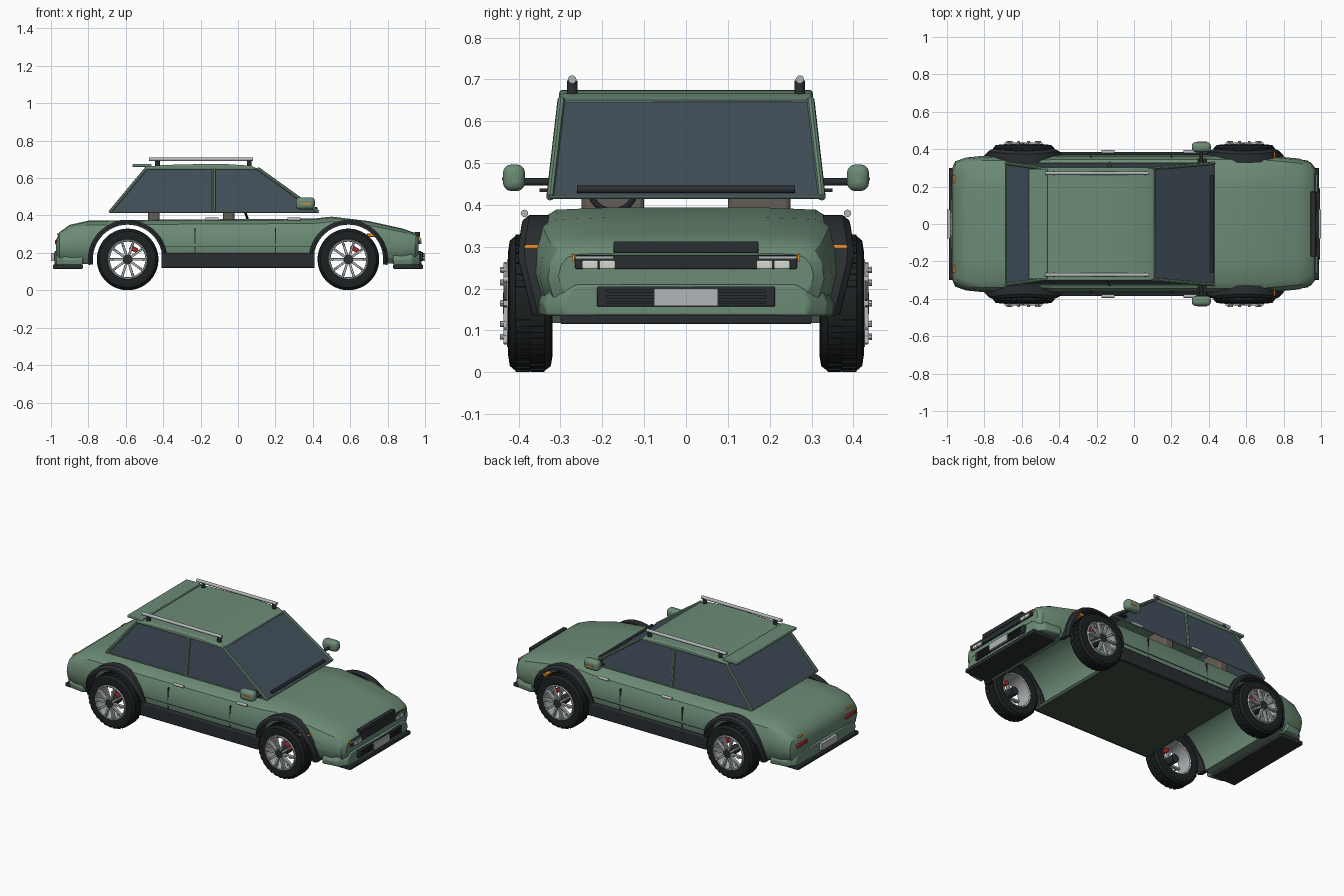
import bpy, bmesh, math
from mathutils import Matrix, Vector

if "Cube" in bpy.data.objects:
    bpy.data.objects.remove(bpy.data.objects["Cube"])

def mat(name, r, g, b):
    m = bpy.data.materials.new(name)
    m.diffuse_color = (r, g, b, 1)
    m.use_nodes = True
    m.node_tree.nodes["Principled BSDF"].inputs["Base Color"].default_value = m.diffuse_color
    return m

GREEN = mat("green_paint", .15, .26, .18)
FLOOR = mat("dark_green", .05, .085, .055)
DARK = mat("dark_trim", .022, .027, .03)
TYRE = mat("rubber", .012, .015, .016)
GLASS = mat("glass", .055, .08, .105)
STEEL = mat("steel", .45, .47, .48)
LIGHT = mat("lamp", .65, .7, .62)
ORANGE = mat("orange", .8, .25, .02)
RED = mat("red", .45, .02, .02)
SEAT = mat("seat", .13, .11, .095)

def finish(name, bm, m, bevel=0):
    bmesh.ops.recalc_face_normals(bm, faces=bm.faces)
    me = bpy.data.meshes.new(name)
    bm.to_mesh(me)
    bm.free()
    ob = bpy.data.objects.new(name, me)
    bpy.context.collection.objects.link(ob)
    me.materials.append(m)
    if bevel:
        b = ob.modifiers.new("bevel", 'BEVEL')
        b.width, b.segments = bevel, 3 if bevel > .015 else 2
    return ob

def boxes(name, mats, m, bevel=0):
    bm = bmesh.new()
    for mx in mats:
        bmesh.ops.create_cube(bm, size=1, matrix=mx)
    return finish(name, bm, m, bevel)

def at(c, s, rot=0):
    return Matrix.Translation(c) @ Matrix.Rotation(rot, 4, 'Y') @ Matrix.Diagonal((*s, 1))

def box(name, x0, x1, y0, y1, z0, z1, m, bevel=0):
    return boxes(name, [at(((x0+x1)/2, (y0+y1)/2, (z0+z1)/2), (x1-x0, abs(y1-y0), z1-z0))], m, bevel)

def rod(name, a, b, r, m, n=12):
    a, b = Vector(a), Vector(b)
    d = b - a
    mx = Matrix.Translation((a+b)/2) @ d.to_track_quat('Z', 'Y').to_matrix().to_4x4()
    bm = bmesh.new()
    bmesh.ops.create_cone(bm, cap_ends=True, segments=n, radius1=r, radius2=r, depth=d.length, matrix=mx)
    return finish(name, bm, m)

def loft(name, rings, m, closed=False, bevel=0):
    bm = bmesh.new()
    vs = [[bm.verts.new(p) for p in r] for r in rings]
    n = len(vs[0])
    for a, b in zip(vs, vs[1:] + vs[:1] if closed else vs[1:]):
        for i in range(n):
            bm.faces.new((a[i], a[(i+1) % n], b[(i+1) % n], b[i]))
    if not closed:
        bm.faces.new(vs[0])
        bm.faces.new(vs[-1])
    return finish(name, bm, m, bevel)

def lathe(name, prof, cx, cz, s, m, n=48):
    rings = []
    for k in range(n):
        t = 2*math.pi*k/n
        rings.append([(cx + r*math.cos(t), s*y, cz + r*math.sin(t)) for y, r in prof])
    return loft(name, rings, m, True)

def quad(name, pts, m):
    bm = bmesh.new()
    bm.faces.new([bm.verts.new(p) for p in pts])
    return finish(name, bm, m)

# Lower body: lofted cross-sections (x, half width, bottom, top)
SHAPE = [(.88, 0), (.96, .15), (1, .45), (.98, .72), (.93, .9), (.84, .98), (.5, 1)]
rings = []
for x, w, zb, zt in [(-.972, .30, .19, .27), (-.955, .335, .16, .31), (-.9, .355, .145, .35), (-.8, .365, .14, .372),
                     (-.4, .37, .125, .378), (.4, .37, .125, .383), (.5, .37, .125, .394), (.7, .368, .14, .370),
                     (.88, .35, .145, .33), (.945, .33, .155, .307), (.965, .305, .18, .285)]:
    half = [(w*f, zb + (zt-zb)*g) for f, g in SHAPE]
    rings.append([(x, y, z) for y, z in half] + [(x, -y, z) for y, z in reversed(half)])
body = loft("body", rings, GREEN)
WX, WZ = .59, .165
for wx in (-WX, WX):
    cut = rod("arch_cutter", (wx, -.6, WZ), (wx, .6, WZ), .193, GREEN, 48)
    cut.hide_render = True
    bo = body.modifiers.new("arch", 'BOOLEAN')
    bo.operation, bo.object, bo.solver = 'DIFFERENCE', cut, 'EXACT'
    bpy.context.view_layer.objects.active = body
    bpy.ops.object.modifier_apply(modifier=bo.name)
    bpy.data.objects.remove(cut)
box("floor_pan", -.41, .41, -.365, .365, .118, .14, FLOOR)

# Bumpers, lower lips and plates
for s, name in ((1, "front"), (-1, "rear")):
    loft(name + "_bumper", [[(s*x, y, z) for x, y in
         [(.83, -w-.02), (.93, -w-.005), (.972, -w+.04), (.982, 0), (.972, w-.04), (.93, w+.005), (.83, w+.02)]]
         for z, w in ((.135, .33), (.165, .335), (.195, .32), (.21, .295))], GREEN, bevel=.006)
    box(name + "_lip", min(s*.83, s*.99), max(s*.83, s*.99), -.30, .30, .115, .137, DARK, .004)
    box(name + "_plate", s*.99-.01, s*.99+.01, -.077, .077, .158, .20, STEEL)
box("front_intake", .96, .99, -.213, .213, .157, .205, DARK, .004)
boxes("intake_slats", [at((.99, 0, z), (.01, .38, .008)) for z in (.167, .181, .195)], DARK)

# Grille and lamps
box("upper_grille", .945, .972, -.173, .173, .285, .313, DARK, .003)
box("lower_grille", .94, .977, -.265, .265, .247, .28, DARK, .003)
for s in (-1, 1):
    box("grille_chrome", .965, .98, s*.175, s*.265, .272, .278, STEEL)
    boxes("headlight", [at((.975, s*y, .257), (.014, .038, .02)) for y in (.188, .229)], LIGHT, .003)
    box("front_indicator", .945, .975, s*.266, s*.273, .265, .283, ORANGE)
    box("taillight", -.978, -.95, s*.19, s*.29, .245, .268, RED, .004)
    box("rear_reflector", -.968, -.94, s*.22, s*.26, .297, .304, ORANGE)
    box("side_marker", .69, .755, s*.345, s*.386, .285, .304, ORANGE, .003)

# Sills, door seams, handles
for s in (-1, 1):
    box("sill", -.41, .41, s*.335, s*.385, .12, .2, DARK, .006)
    box("door_crease", -.40, .40, s*.36, s*.371, .233, .237, DARK)
    boxes("door_seam", [at((x, s*.362, .268), (.004, .014, .13)) for x in (-.23, .2)], DARK)
    for x in (-.14, .3):
        rod("door_handle", (x-.035, s*.386, .38), (x+.035, s*.386, .38), .009, STEEL)

# Wheels and arch flares
for wx in (-WX, WX):
    for s in (-1, 1):
        lathe("tyre", [(.325, .104), (.319, .125), (.323, .15), (.338, .1615), (.407, .1615), (.421, .15),
                       (.425, .125), (.42, .104)], wx, WZ, s, TYRE)
        C = Matrix.Translation((wx, 0, WZ))
        turn = lambda k, n: C @ Matrix.Rotation(2*math.pi*k/n, 4, 'Y')
        boxes("tread_blocks", [turn(k + .5*j, 32) @ at((.157, s*(.355 + .035*j), 0), (.015, .034, .017))
                               for k in range(32) for j in (0, 1)], TYRE)
        lathe("rim", [(.325, .108), (.42, .108), (.428, .104), (.426, .097), (.41, .095), (.33, .097)], wx, WZ, s, STEEL)
        boxes("spokes", [turn(k, 10) @ at((.062, s*.426, 0), (.08, .02, .013)) for k in range(10)], STEEL, .002)
        rod("hub", (wx, s*.34, WZ), (wx, s*.437, WZ), .026, DARK, 20)
        bm = bmesh.new()
        for k in range(10):
            bmesh.ops.create_cone(bm, cap_ends=True, segments=8, radius1=.008, radius2=.007, depth=.016,
                matrix=turn(k, 10) @ Matrix.Translation((.084, s*.437, 0)) @ Matrix.Rotation(math.pi/2, 4, 'X'))
        finish("rim_bolts", bm, STEEL)
        boxes("brake_caliper", [C @ Matrix.Rotation(-1.05, 4, 'Y') @ at((.065, s*.395, 0), (.025, .03, .045))], RED, .004)
        arc = []
        for k in range(29):
            t = math.radians(-8 + 196*k/28)
            ring = []
            for r, d in ((.186, -.06), (.186, .003), (.198, .002), (.211, -.012), (.211, -.06)):
                z = WZ + r*math.sin(t)
                y = .398 + d - max(0, z-.30)*.15 - max(0, .27-z)*.25
                ring.append((wx + r*math.cos(t), s*y, z))
            arc.append(ring)
        loft("arch_flare", arc, DARK)

# Greenhouse: glass panes and pillars
ZB, ZT, YB, YT = .418, .652, .325, .298
XFB, XFT, XRB, XRT = .43, .105, -.685, -.49
quad("windscreen", [(XFB, -YB, ZB), (XFB, YB, ZB), (XFT, YT, ZT), (XFT, -YT, ZT)], GLASS)
quad("rear_window", [(XRB, -YB, ZB), (XRB, YB, ZB), (XRT, YT, ZT), (XRT, -YT, ZT)], GLASS)
for s in (-1, 1):
    quad("side_glass", [(XRB, s*YB, ZB), (XFB, s*YB, ZB), (XFT, s*YT, ZT), (XRT, s*YT, ZT)], GLASS)
    for name, a, b in (("front_pillar", XFB, XFT), ("middle_pillar", -.13, -.13), ("rear_pillar", XRB, XRT)):
        rod(name, (a, s*YB, ZB), (b, s*YT, ZT), .009, GREEN, 8)
    rod("window_ledge", (XRB, s*YB, ZB), (XFB, s*YB, ZB), .004, GREEN, 8)
for x in (XRB, XFB):
    rod("window_base", (x, -YB, ZB), (x, YB, ZB), .004, GREEN, 8)
rod("wiper_cowl", (.416, -.26, .437), (.416, .26, .437), .009, DARK)

# Roof, rear spoiler and rails
loft("roof", [[(x, y, z) for x, z in [(-.5, .645), (-.5, .660), (-.4, .670), (-.2, .675), (-.05, .674), (.07, .666), (.118, .645)]]
              for y in (-.303, .303)], GREEN, bevel=.008)
boxes("roof_spoiler", [at((-.513, 0, .667), (.10, .59, .016))], GREEN, .004)
for s in (-1, 1):
    rod("roof_rail", (-.475, s*.272, .70), (.08, s*.272, .70), .01, STEEL)
    for x in (-.43, .06):
        rod("rail_post", (x, s*.272, .66), (x, s*.272, .698), .0125, DARK)

# Mirrors
for s in (-1, 1):
    boxes("mirror", [at((.36, s*.411, .465), (.102, .053, .064))], GREEN, .02)
    rod("mirror_arm", (.36, s*.315, .455), (.36, s*.40, .455), .009, DARK)
    box("mirror_base", .34, .39, s*.315, s*.35, .431, .439, DARK)
    box("mirror_indicator", .34, .39, s*.43, s*.44, .459, .466, ORANGE)

# Seats and steering wheel
for y in (-.175, .175):
    for x in (-.05, -.45):
        boxes("seat", [at((x, y, .45), (.06, .15, .2)), at((x-.01, y, .58), (.04, .09, .05))], SEAT, .01)
ring = [[(.03 - .02*math.sin(t) + .007*math.cos(p), -.175 + (.055 + .007*math.sin(p))*math.cos(t),
          .44 + (.055 + .007*math.sin(p))*math.sin(t)) for p in [i*math.pi/4 for i in range(8)]]
        for t in [k*math.pi/12 for k in range(24)]]
loft("steering_wheel", ring, DARK, True)
boxes("steering_spoke", [at((.03, -.175, .44), (.01, .105, .014))], DARK)

bpy.ops.object.select_all(action='SELECT')
bpy.context.view_layer.objects.active = body
bpy.ops.object.shade_smooth_by_angle(angle=math.radians(32))
